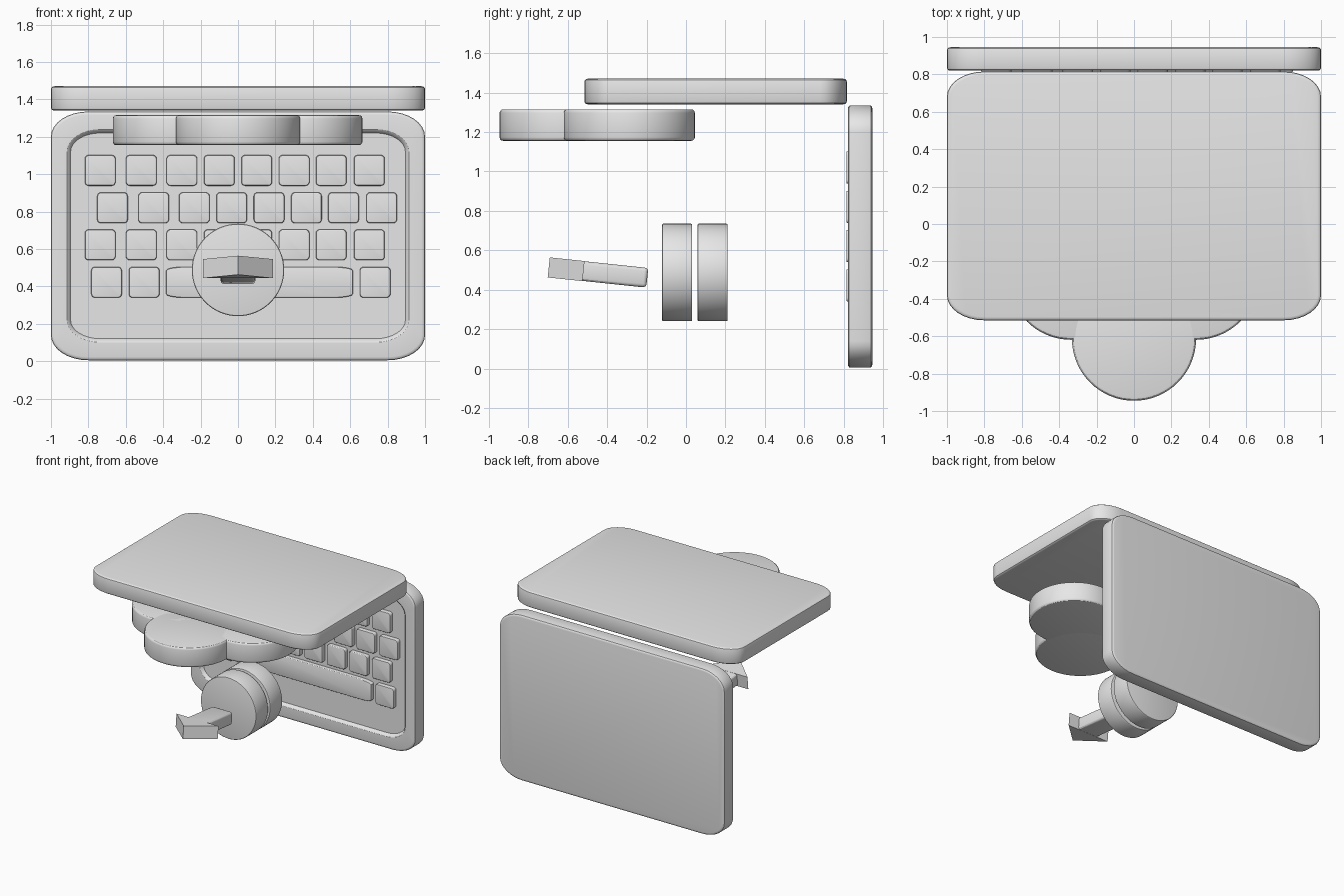
import bpy
import bmesh
from math import sin, cos, pi, radians
from mathutils import Matrix

cube = bpy.data.objects.get("Cube")
if cube:
    bpy.data.objects.remove(cube, do_unlink=True)

grey = bpy.data.materials.new("plain_grey")
grey.use_nodes = True
COLOUR = (0.8, 0.8, 0.8, 1)
grey.diffuse_color = COLOUR
grey.node_tree.nodes["Principled BSDF"].inputs["Base Color"].default_value = COLOUR

FACE_FRONT = Matrix.Rotation(pi / 2, 4, "X")  # local +z turns to -y


def finish(bm, name, matrix):
    """Turn a bmesh into a smooth-shaded, grey object."""
    bmesh.ops.recalc_face_normals(bm, faces=bm.faces)
    bm.transform(matrix)
    mesh = bpy.data.meshes.new(name)
    bm.to_mesh(mesh)
    bm.free()
    mesh.materials.append(grey)
    obj = bpy.data.objects.new(name, mesh)
    bpy.context.collection.objects.link(obj)
    bpy.ops.object.select_all(action="DESELECT")
    obj.select_set(True)
    bpy.context.view_layer.objects.active = obj
    bpy.ops.object.shade_smooth_by_angle(angle=radians(30))
    return obj


def ring(bm, hx, hy, rx, ry, z, seg):
    """Rounded rectangle with elliptical corners."""
    verts = []
    for q, (sx, sy) in enumerate([(1, 1), (-1, 1), (-1, -1), (1, -1)]):
        for i in range(seg + 1):
            a = (q + i / seg) * pi / 2
            verts.append(bm.verts.new((sx * (hx - rx) + rx * cos(a),
                                       sy * (hy - ry) + ry * sin(a), z)))
    return verts


def loft(name, rings, seg, matrix):
    """Skin a stack of rings and cap both ends."""
    bm = bmesh.new()
    loops = [ring(bm, *r, seg) for r in rings]
    for a, b in zip(loops, loops[1:]):
        for i in range(len(a)):
            j = (i + 1) % len(a)
            bm.faces.new((a[i], a[j], b[j], b[i]))
    bm.faces.new(loops[0])
    bm.faces.new(loops[-1])
    bmesh.ops.remove_doubles(bm, verts=bm.verts, dist=0.0001)
    return finish(bm, name, matrix)


def slab_rings(hx, hy, rx, ry, z0, z1, inset, drop, steps=3):
    """Rings of a slab whose top and bottom rims are rounded."""
    rings = []
    for i in range(steps + 1):
        a = i / steps * pi / 2
        t, d = inset * (1 - sin(a)), drop * (1 - cos(a))
        rings.append((hx - t, hy - t, rx - t, ry - t, z0 + d))
    return rings + [(*r[:4], z0 + z1 - r[4]) for r in reversed(rings)]


def disc(name, radius, thickness, rim, matrix):
    half = thickness / 2
    loft(name, slab_rings(radius, radius, radius, radius, -half, half, rim, rim), 16, matrix)


# Screen lid, lying flat on top
loft("screen_lid", slab_rings(1, 0.665, 0.2, 0.135, 1.34, 1.47, 0.018, 0.014), 8,
     Matrix.Translation((0, 0.15, 0)))

# Keyboard base, upright, with a sunken tray in its front
base = slab_rings(1, 0.665, 0.2, 0.135, -0.945, -0.82, 0.018, 0.014)
base += [(0.915, 0.57, 0.18, 0.12, -0.82), (0.907, 0.562, 0.172, 0.112, -0.825),
         (0.895, 0.55, 0.16, 0.1, -0.845)]
to_base = Matrix.Translation((0, 0, 0.67)) @ FACE_FRONT
# Local z runs towards the front, so the depth list is already negative y
loft("keyboard_base", base, 8, to_base)


# Keys
def key(name, x, z, half_width, corner):
    rings = slab_rings(half_width, 0.082, corner, 0.02, -0.86, -0.813, 0.006, 0.006)
    loft(name, rings, 4, Matrix.Translation((x, 0, z)) @ FACE_FRONT)


columns = [-0.737, -0.517, -0.3, -0.1, 0.1, 0.3, 0.498, 0.702]
for row, (z, shift) in enumerate([(1.02, 0), (0.82, 0.066), (0.622, 0)]):
    for col, x in enumerate(columns):
        key(f"key_{row}_{col}", x + shift, z, 0.082, 0.02)
for i, x in enumerate([-0.703, -0.502, 0.733]):
    key(f"bottom_key_{i}", x, 0.422, 0.082, 0.02)
key("space_bar", 0.115, 0.422, 0.5, 0.09)

# Cloud made of three overlapping discs
for name, x, y in [("cloud_middle", 0, -0.613), ("cloud_left", 0.333, -0.287),
                   ("cloud_right", -0.337, -0.287)]:
    disc(name, 0.332, 0.16, 0.018, Matrix.Translation((x, y, 1.235)))

# Pair of round plates
for name, y in [("front_disc", -0.045), ("back_disc", 0.135)]:
    disc(name, 0.247, 0.152, 0.006, Matrix.Translation((0, y, 0.488)) @ FACE_FRONT)

# Arrow, tilted slightly upwards at its tip
tilt = Matrix.Translation((0, -0.445, 0.487)) @ Matrix.Rotation(radians(-6), 4, "X")

bm = bmesh.new()
head = bm.faces.new([bm.verts.new(p) for p in
                     [(-0.187, -0.075, -0.051), (0, -0.252, -0.051), (0.187, -0.075, -0.051)]])
top = bmesh.ops.extrude_face_region(bm, geom=[head])["geom"]
bmesh.ops.translate(bm, vec=(0, 0, 0.102), verts=[v for v in top if isinstance(v, bmesh.types.BMVert)])
finish(bm, "arrow_head", tilt)

bm = bmesh.new()
bmesh.ops.create_cube(bm, size=1, matrix=Matrix.Translation((0, 0.085, 0))
                      @ Matrix.Diagonal((0.185, 0.33, 0.1, 1)))
far_edges = [e for e in bm.edges if all(v.co.y > 0.2 for v in e.verts)]
side_edges = [e for e in bm.edges if abs(e.verts[0].co.y - e.verts[1].co.y) > 0.1]
bmesh.ops.bevel(bm, geom=far_edges + side_edges, offset=0.018, segments=3, profile=0.5, affect="EDGES")
finish(bm, "arrow_stem", tilt)
